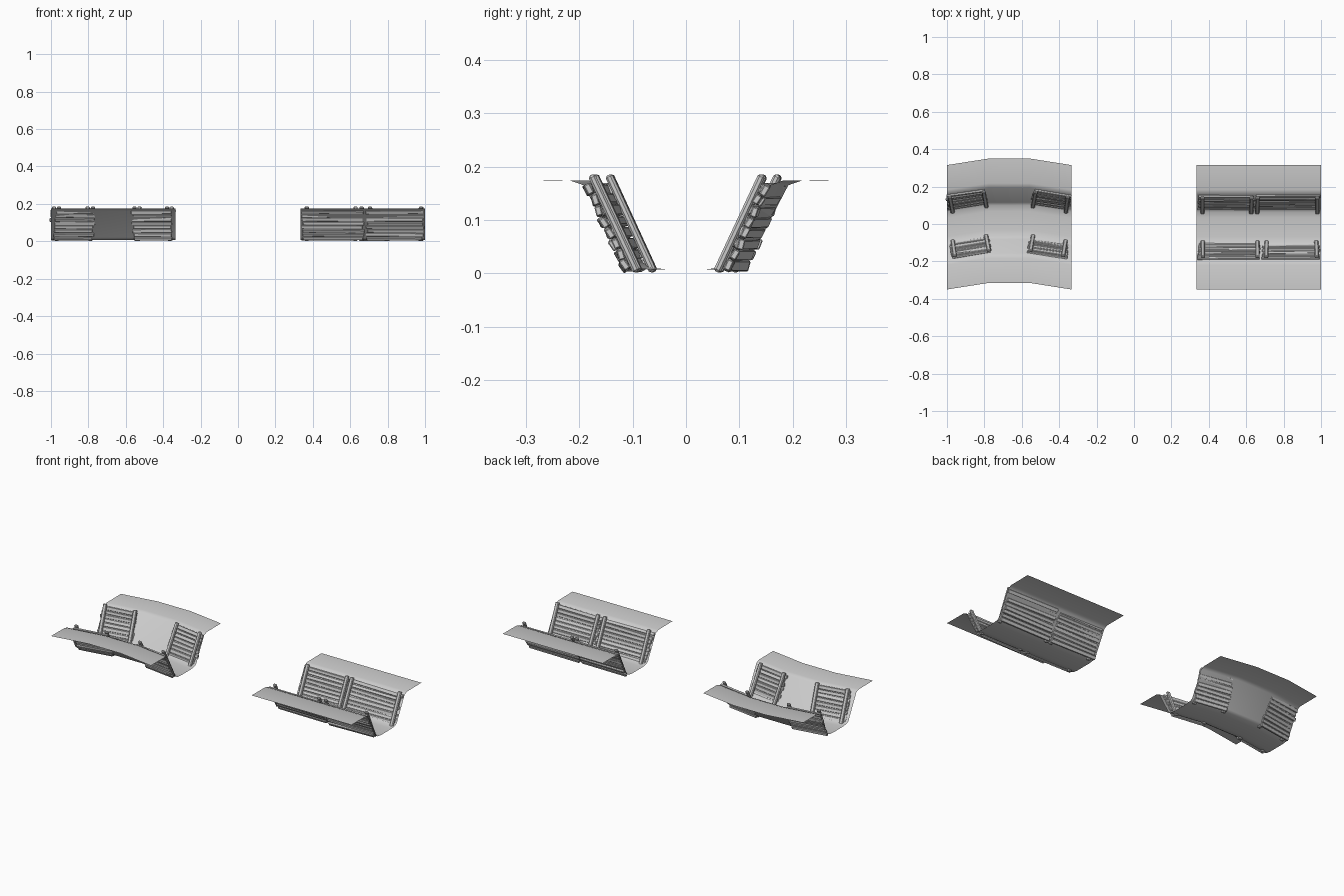
import bpy, bmesh, math, random
from mathutils import Matrix, Vector

if "Cube" in bpy.data.objects:
    bpy.data.objects.remove(bpy.data.objects["Cube"])

random.seed(4)
# Half cross-section of the trench: (distance from centre line, height)
HALF = [(0.3325, 0.175), (0.2, 0.174), (0.174, 0.165), (0.098, 0.02), (0.082, 0.011), (0.05, 0.007)]
PROFILE = HALF + [(-y, z) for y, z in reversed(HALF)]


def finish(name, bm):
    bmesh.ops.recalc_face_normals(bm, faces=bm.faces)
    me = bpy.data.meshes.new(name)
    bm.to_mesh(me)
    bm.free()
    ob = bpy.data.objects.new(name, me)
    bpy.context.collection.objects.link(ob)
    return ob


def ground_sheet(name, stations):
    """Sweep the profile through (x, y offset) stations as an open sheet."""
    bm = bmesh.new()
    rows = [[bm.verts.new((x, y + c, z)) for y, z in PROFILE] for x, c in stations]
    for a, b in zip(rows, rows[1:]):
        for i in range(len(a) - 1):
            f = bm.faces.new((a[i], b[i], b[i + 1], a[i + 1]))
            f.smooth = True
    ob = finish(name, bm)
    if ob.data.polygons[0].normal.z < 0:
        ob.data.flip_normals()


def box(bm, mat, size, bevel):
    """Bevelled box added in the frame given by mat."""
    tmp = bmesh.new()
    bmesh.ops.create_cube(tmp, size=1, matrix=Matrix.Diagonal((*size, 1)))
    bmesh.ops.bevel(tmp, geom=tmp.edges[:], offset=bevel, segments=1, affect='EDGES')
    me = bpy.data.meshes.new("tmp")
    tmp.transform(mat)
    tmp.to_mesh(me)
    tmp.free()
    bm.from_mesh(me)
    bpy.data.meshes.remove(me)


def wall_panel(name, x0, x1, p0, p1, centre, angle, side):
    """Plank revetment leaning on one trench wall with two posts inside."""
    mid = (x0 + x1) / 2
    rot = Matrix.Rotation(angle, 3, 'Z')
    xa = rot @ Vector((side, 0, 0))
    up = rot @ Vector((0, side * 0.085, 0.182)).normalized()
    n = xa.cross(up)
    frame = Matrix((xa, up, n)).transposed().to_4x4()
    frame.translation = Vector((mid, centre + side * 0.075, 0.003))
    # horizontal planks, slightly uneven
    bm = bmesh.new()
    for i in range(8):
        length = (x1 - x0) / math.cos(angle) - random.uniform(0, 0.018)
        loc = Matrix.Translation((random.uniform(-0.004, 0.004), 0.02 + i * 0.0225,
                                  -0.015 + random.uniform(-0.003, 0.003)))
        tilt = (Matrix.Rotation(random.uniform(-0.012, 0.012), 4, 'Z')
                @ Matrix.Rotation(random.uniform(-0.015, 0.015), 4, 'Y')
                @ Matrix.Rotation(random.uniform(-0.2, 0.2), 4, 'X'))
        box(bm, frame @ loc @ tilt, (length, random.uniform(0.018, 0.021), 0.012), 0.002)
    finish(name + "_planks", bm)
    # upright posts
    bm = bmesh.new()
    for p in (p0, p1):
        loc = Matrix.Translation((side * (p - mid) / math.cos(angle), 0.1, 0))
        tilt = Matrix.Rotation(random.uniform(-0.02, 0.02), 4, 'Z')
        box(bm, frame @ loc @ tilt, (0.022, 0.2, 0.014), 0.004)
    finish(name + "_posts", bm)


C = 0.0175
# straight trench
ground_sheet("straight_trench_ground", [(0.335, -C), (1.0, -C)])
wall_panel("straight_back_left", 0.34, 0.645, 0.366, 0.628, -C, 0, 1)
wall_panel("straight_back_right", 0.65, 0.995, 0.66, 0.98, -C, 0, 1)
wall_panel("straight_front_left", 0.34, 0.675, 0.368, 0.66, -C, 0, -1)
wall_panel("straight_front_right", 0.685, 0.995, 0.708, 0.976, -C, 0, -1)

# bent trench
ground_sheet("bent_trench_ground", [(-1.0, -C), (-0.777, C), (-0.557, C), (-0.335, -C)])
turn = math.atan2(2 * C, 0.222)
for side, label in ((1, "back"), (-1, "front")):
    wall_panel(f"bent_{label}_left", -0.993, -0.777, -0.97, -0.79, 0, turn, side)
    wall_panel(f"bent_{label}_right", -0.557, -0.342, -0.54, -0.366, 0, -turn, side)
